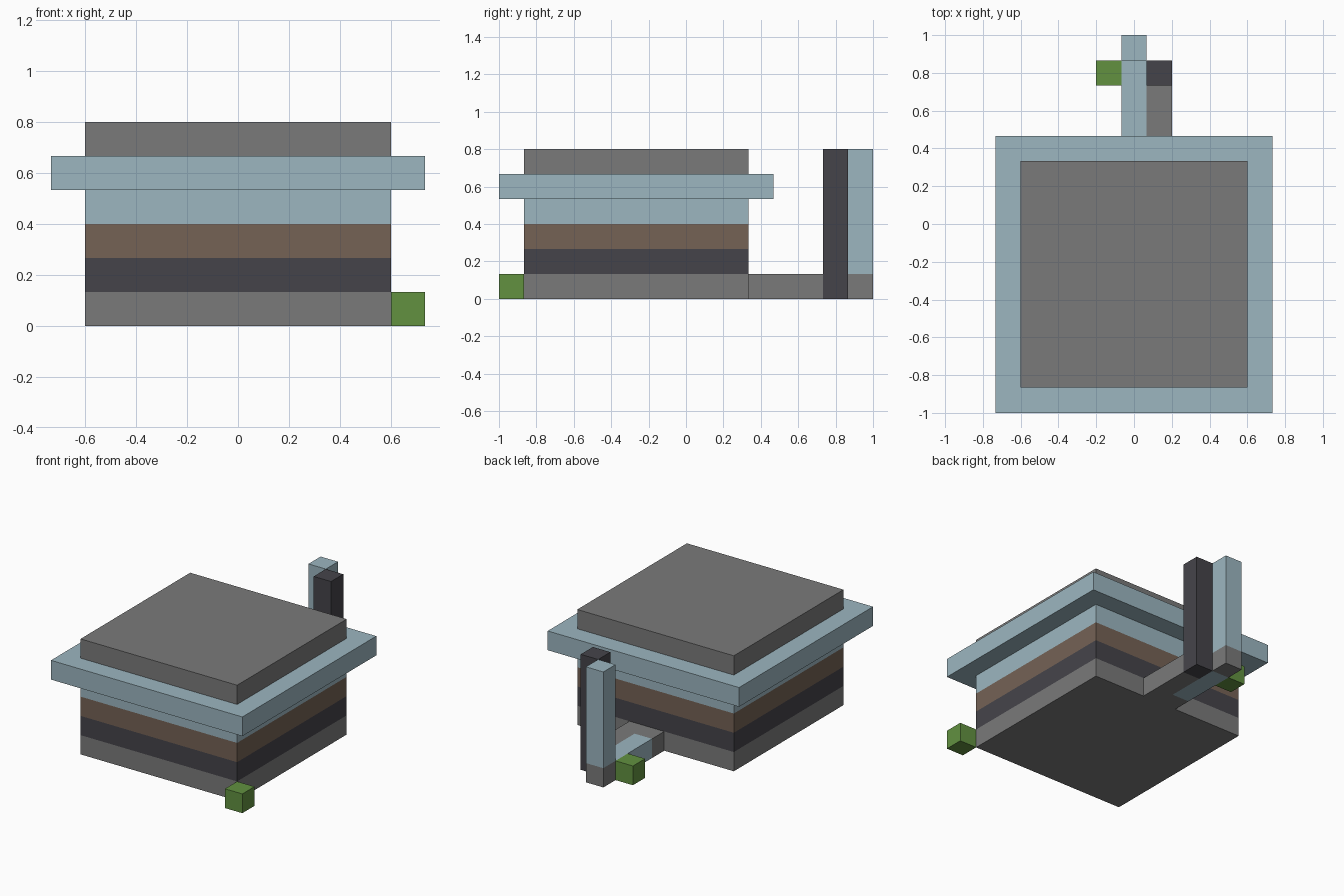
import bpy

cube = bpy.data.objects.get("Cube")
if cube:
    bpy.data.objects.remove(cube, do_unlink=True)

U = 2 / 15  # one block


def linear(c):
    c /= 255
    return c / 12.92 if c <= 0.04045 else ((c + 0.055) / 1.055) ** 2.4


def material(name, r, g, b):
    m = bpy.data.materials.new(name)
    m.use_nodes = True
    colour = (linear(r), linear(g), linear(b), 1)
    m.diffuse_color = colour
    m.node_tree.nodes["Principled BSDF"].inputs["Base Color"].default_value = colour
    return m


stone = material("stone grey", 122, 122, 122)
dark = material("charcoal", 69, 68, 74)
brown = material("brown", 117, 98, 85)
blue = material("pale blue", 156, 182, 192)
green = material("leaf green", 98, 145, 64)


def box(name, mat, x, y, z):
    """Box from (low, high) ranges counted in blocks."""
    ranges = (x, y, z)
    bpy.ops.mesh.primitive_cube_add(size=1, location=[(a + b) / 2 * U for a, b in ranges])
    ob = bpy.context.object
    ob.name = name
    ob.scale = [(b - a) * U for a, b in ranges]
    bpy.ops.object.transform_apply(location=False, rotation=False, scale=True)
    ob.data.materials.append(mat)
    return ob


# Main building: stacked courses
WIDE, DEEP = (-4.5, 4.5), (-6.5, 2.5)
courses = [("base_course", stone), ("dark_course", dark),
           ("brown_course", brown), ("upper_course", blue)]
for level, (name, mat) in enumerate(courses):
    box(name, mat, WIDE, DEEP, (level, level + 1))

# Overhanging eave and roof
box("eave_slab", blue, (-5.5, 5.5), (-7.5, 3.5), (4, 5))
box("roof_slab", stone, WIDE, DEEP, (5, 6))

# Walkway behind the building
MIDDLE, SIDE = (-0.5, 0.5), (0.5, 1.5)
box("side_path", stone, SIDE, (2.5, 5.5), (0, 1))
box("path_start", stone, MIDDLE, (2.5, 3.5), (0, 1))
box("middle_path", blue, MIDDLE, (3.5, 6.5), (0, 1))

# Rear pillars
box("dark_pillar", dark, SIDE, (5.5, 6.5), (0, 6))
box("pillar_base", stone, MIDDLE, (6.5, 7.5), (0, 1))
box("pale_pillar", blue, MIDDLE, (6.5, 7.5), (1, 6))

# Green shrubs
box("front_shrub", green, (4.5, 5.5), (-7.5, -6.5), (0, 1))
box("rear_shrub", green, (-1.5, -0.5), (5.5, 6.5), (0, 1))
